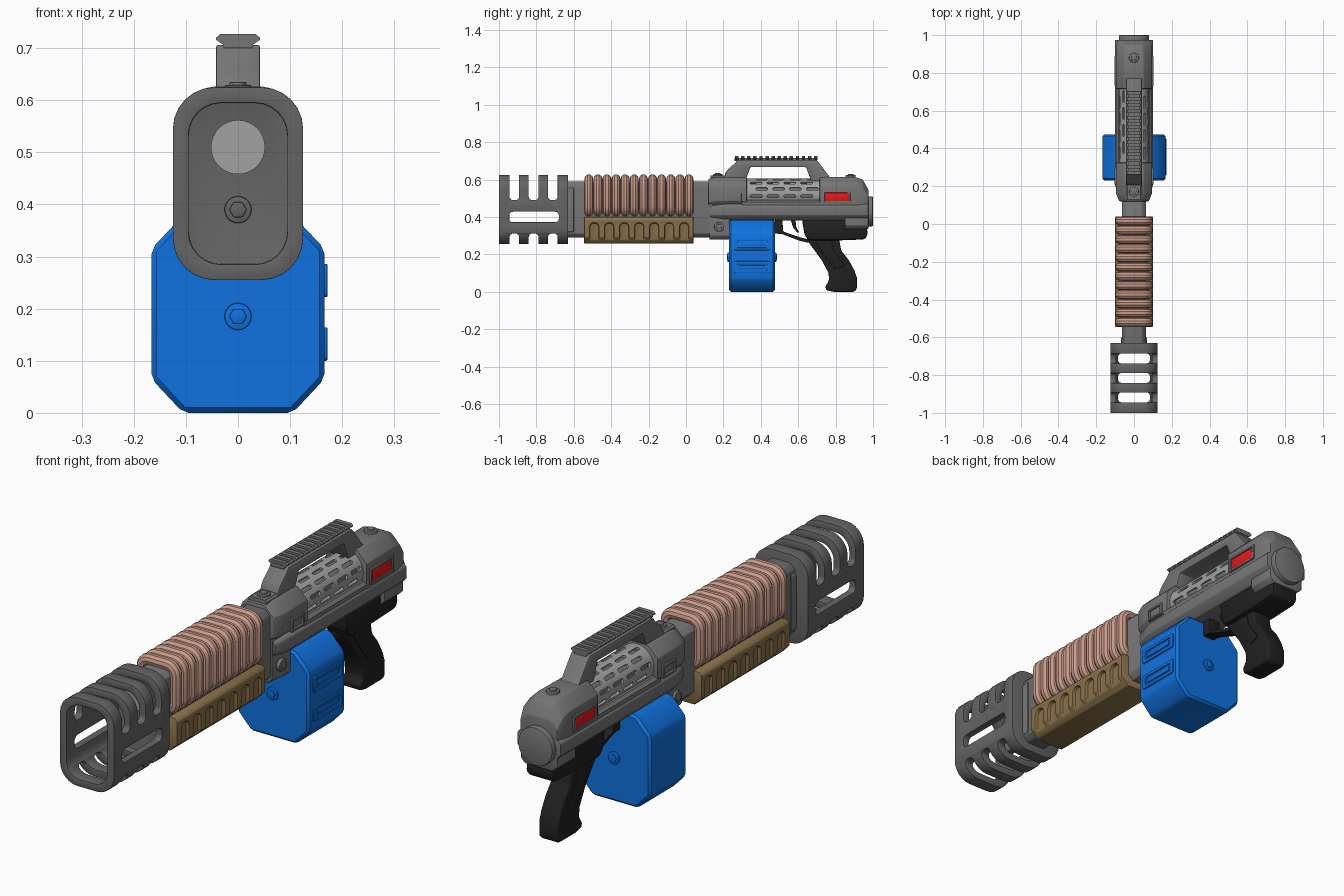
import bpy, bmesh
from math import radians, sin, cos, pi
from mathutils import Vector, Matrix

if "Cube" in bpy.data.objects:
    bpy.data.objects.remove(bpy.data.objects["Cube"])


def material(name, r, g, b):
    m = bpy.data.materials.new(name)
    m.diffuse_color = (r, g, b, 1)
    m.use_nodes = True
    m.node_tree.nodes["Principled BSDF"].inputs["Base Color"].default_value = m.diffuse_color
    return m


DARK = material("dark_grey", .13, .13, .13)
GREY = material("mid_grey", .18, .18, .18)
SILVER = material("silver", .36, .36, .36)
BLUE = material("blue", .005, .17, .75)
BLACK = material("black", .015, .015, .015)
COPPER = material("copper", .58, .32, .25)
BROWN = material("brown", .26, .17, .07)
RED = material("red", .8, .01, .01)


def finish(ob, mat, bevel=0, cutters=(), segs=2):
    """Cut, bevel, bake the modifiers and shade."""
    for c in cutters:
        m = ob.modifiers.new("cut", 'BOOLEAN')
        m.operation, m.object, m.solver = 'DIFFERENCE', c, 'EXACT'
    if bevel:
        b = ob.modifiers.new("bevel", 'BEVEL')
        b.width, b.segments, b.limit_method, b.angle_limit = bevel, segs, 'ANGLE', radians(28)
    bpy.ops.object.select_all(action='DESELECT')
    ob.select_set(True)
    bpy.context.view_layer.objects.active = ob
    bpy.ops.object.convert(target='MESH')
    ob.data.materials.clear()
    ob.data.materials.append(mat)
    bpy.ops.object.shade_smooth_by_angle(angle=radians(32))
    for c in cutters:
        bpy.data.objects.remove(c)
    return ob


def loft(name, rings, mat=None, bevel=0, cutters=(), segs=2):
    """Skin closed rings of 3D points, with end caps."""
    bm = bmesh.new()
    vs = [[bm.verts.new(p) for p in r] for r in rings]
    n = len(vs[0])
    for a, b in zip(vs, vs[1:]):
        for i in range(n):
            bm.faces.new((a[i], a[(i + 1) % n], b[(i + 1) % n], b[i]))
    bm.faces.new(vs[0])
    bm.faces.new(vs[-1])
    bmesh.ops.recalc_face_normals(bm, faces=bm.faces)
    me = bpy.data.meshes.new(name)
    bm.to_mesh(me)
    bm.free()
    ob = bpy.data.objects.new(name, me)
    bpy.context.collection.objects.link(ob)
    if mat:
        return finish(ob, mat, bevel, cutters, segs)
    ob.hide_render = True
    return ob


def prism(name, pts, a, b, axis, mat=None, bevel=0, cutters=(), segs=2):
    """Extrude a profile: (y, z) along X, (x, z) along Y or (x, y) along Z."""
    put = {'X': lambda p, t: (t, p[0], p[1]), 'Y': lambda p, t: (p[0], t, p[1]),
           'Z': lambda p, t: (p[0], p[1], t)}[axis]
    return loft(name, [[put(p, t) for p in pts] for t in (a, b)], mat, bevel, cutters, segs)


def rrect(x0, x1, z0, z1, r, n=6):
    pts = []
    for k, (cx, cz) in enumerate([(x1 - r, z1 - r), (x0 + r, z1 - r), (x0 + r, z0 + r), (x1 - r, z0 + r)]):
        pts += [(cx + r * cos(pi / 2 * (k + i / n)), cz + r * sin(pi / 2 * (k + i / n))) for i in range(n + 1)]
    return pts


def octo(w, z0, z1, c, c2=None):
    c2 = c if c2 is None else c2
    return [(w - c2, z0), (w, z0 + c2), (w, z1 - c), (w - c, z1), (c - w, z1), (-w, z1 - c), (-w, z0 + c2), (c2 - w, z0)]


def circle(cx, cz, r, n=32):
    return [(cx + r * cos(2 * pi * i / n), cz + r * sin(2 * pi * i / n)) for i in range(n)]


def box(x0, x1, z0, z1):
    return [(x0, z0), (x1, z0), (x1, z1), (x0, z1)]


def bolt(name, u, v, base, top, axis, mat, r=.026):
    d = (top - base)
    prism(name + "_collar", circle(u, v, r, 24), base - d, top - d * .3, axis, mat, .003)
    prism(name + "_hex", circle(u, v, r * .65, 6), base - d, top, axis, mat, .002)


# Muzzle brake: hollow rounded box with slots through top, bottom and sides
cuts = [prism("bore", rrect(-.095, .095, .285, .595, .062), -1.1, -.655, 'Y'),
        prism("side_slot", rrect(-.945, -.68, .372, .428, .02), -.3, .3, 'X')]
for y in (-.918, -.815, -.712):
    cuts.append(prism("top_slot", rrect(y - .026, y + .026, .49, .75, .02), -.3, .3, 'X'))
    cuts.append(prism("bottom_slot", rrect(y - .026, y + .026, .1, .312, .02), -.3, .3, 'X'))
prism("muzzle_brake", rrect(-.125, .125, .255, .625, .08), -1, -.63, 'Y', DARK, .008, cuts)
prism("barrel_end", circle(0, .51, .052), -.67, -.65, 'Y', SILVER)
bolt("muzzle_bolt", 0, .39, -.655, -.672, 'Y', DARK)

# Barrel housing
prism("barrel_housing", octo(.064, .29, .59, .022), -.64, .14, 'Y', GREY, .004)
prism("barrel_collar", octo(.07, .30, .575, .025), -.64, -.6, 'Y', GREY, .004)

# Copper coils: twelve closed loops in one curve
cu = bpy.data.curves.new("copper_coils", 'CURVE')
cu.dimensions, cu.bevel_depth, cu.bevel_resolution = '3D', .0238, 3
for i in range(12):
    loop = rrect(-.077, .077, .422, .604, .035, 5)
    s = cu.splines.new('POLY')
    s.points.add(len(loop) - 1)
    s.use_cyclic_u = True
    for p, (x, z) in zip(s.points, loop):
        p.co = (x, -.52 + i * .0487, z, 1)
coils = bpy.data.objects.new("copper_coils", cu)
bpy.context.collection.objects.link(coils)
finish(coils, COPPER)

# Brown fore-grip with rounded finger grooves on both sides
cuts = []
for i in range(7):
    y = -.49 + i * .08
    for s in (-1, 1):
        cuts.append(prism("groove", rrect(y - .024, y + .024, .2, .368, .022), s * .084, s * .2, 'X'))
prism("fore_grip", octo(.1, .257, .4, .012, .035), -.545, .04, 'Y', BROWN, .005, cuts)


# Receiver: front block, lower band, upper front and tapered rear
def sections(name, specs, mat, bevel=.004):
    loft(name, [[(x, y, z) for x, z in octo(*o)] for y, *o in specs], mat, bevel)


sections("receiver_front_block", [(.125, .07, .28, .5, .02), (.235, .082, .28, .5, .02)], GREY)
sections("receiver_lower_band", [(.13, .08, .385, .46, .012, .025), (.21, .101, .38, .47, .012, .03),
                                 (.975, .101, .38, .47, .012, .03)], GREY)
sections("receiver_upper_front", [(.12, .078, .44, .605, .04), (.165, .096, .44, .612, .045),
                                  (.325, .096, .44, .612, .045)], GREY)
sections("receiver_rear", [(.715, .096, .4, .612, .045), (.90, .096, .4, .615, .045),
                           (.945, .092, .4, .6, .045), (.975, .085, .4, .545, .03)], GREY)
prism("receiver_tail", octo(.085, .335, .45, .02), .85, .975, 'Y', GREY, .004)
prism("window_floor", octo(.095, .44, .492, .012), .3, .73, 'Y', GREY)
prism("rear_disc", circle(0, .43, .08, 40), .96, 1, 'Y', GREY, .006)
prism("top_spine", octo(.042, .59, .622, .008), .13, .21, 'Y', GREY)
bolt("front_top_bolt", 0, .17, .615, .635, 'Z', GREY)
bolt("rear_top_bolt", 0, .88, .61, .63, 'Z', GREY)
for s, side in ((1, "right"), (-1, "left")):
    bolt("block_bolt_" + side, .176, .347, s * .078, s * .092, 'X', GREY)
    prism("red_light_" + side, [(.745, .485), (.875, .485), (.875, .51), (.86, .53), (.745, .53)],
          s * .09, s * .101, 'X', RED, .002)
    # Frames around the red light and the front side panel
    for y0, y1, z0, z1, label in ((.732, .888, .475, .54, "light"), (.21, .296, .474, .526, "panel")):
        hole = prism("hole", box(y0 + .01, y1 - .01, z0 + .009, z1 - .009), s * .05, s * .2, 'X')
        prism(label + "_frame_" + side, box(y0, y1, z0, z1), s * .09, s * .103, 'X', GREY, .002, [hole])

# Slotted silver tube in the receiver window
cuts = [prism("tube_bore", circle(0, .525, .07), .2, .9, 'Y')]
for k, ang in enumerate((-10, 18, 46, 74, 106, 134, 162, 190)):
    turn = Matrix.Translation((0, 0, .525)) @ Matrix.Rotation(radians(-ang), 4, 'Y')
    for j in range(4):
        y = .375 + j * .09 + (.03 if k % 2 else 0)
        c = prism("vent", rrect(y - .032, y + .032, -.008, .008, .0075, 4), .04, .12, 'X')
        c.data.transform(turn)
        cuts.append(c)
prism("vented_tube", circle(0, .525, .08, 40), .315, .725, 'Y', SILVER, 0, cuts)
prism("inner_barrel", circle(0, .525, .05), .315, .725, 'Y', GREY)

# Carry handle and toothed rail
prism("carry_handle", [(.2, .59), (.21, .635), (.225, .655), (.265, .69), (.275, .706), (.695, .706), (.71, .69),
                       (.77, .612), (.82, .612), (.82, .59), (.67, .59), (.642, .666), (.345, .666), (.315, .59)],
      -.042, .042, 'X', GREY, .004)
prism("rail_base", box(-.028, .028, .7, .716), .26, .7, 'Y', GREY)
for i in range(14):
    y = .262 + i * .0325
    prism(f"rail_tooth_{i + 1}", [(-.028, .706), (.028, .706), (.042, .716), (.042, .72), (.034, .727),
                                  (-.034, .727), (-.042, .72), (-.042, .716)], y, y + .018, 'Y', GREY)

# Blue magazine, panels on the right side only
prism("magazine", [(-.105, 0), (.105, 0), (.166, .065), (.166, .315), (.1, .385), (-.1, .385), (-.166, .315), (-.166, .065)],
      .23, .475, 'Y', BLUE, .01, segs=1)
for z in (.1, .222):
    hole = prism("hole", rrect(.275, .435, z + .014, z + .05, .006, 2), .1, .2, 'X')
    prism("magazine_panel", rrect(.258, .452, z, z + .064, .008, 2), .155, .172, 'X', BLUE, .003, [hole])
    prism("magazine_panel_insert", box(.285, .425, z + .022, z + .042), .16, .17, 'X', BLUE, .002)
bolt("magazine_front_bolt", 0, .185, .232, .218, 'Y', BLUE)
bolt("magazine_back_bolt", 0, .185, .473, .487, 'Y', BLUE)

# Black pistol grip, its mount, trigger and guard
prism("grip_mount", [(.62, .385), (.635, .3), (.66, .275), (.82, .275), (.955, .28), (.97, .3), (.97, .338), (.85, .385)],
      -.065, .065, 'X', BLACK, .015)
prism("pistol_grip", [(.64, .3), (.655, .265), (.725, .17), (.762, .1), (.765, .06), (.745, .03), (.75, .008), (.79, 0),
                      (.9, 0), (.914, .015), (.914, .075), (.9, .115), (.87, .17), (.83, .22), (.815, .3)],
      -.045, .045, 'X', BLACK, .016, segs=3)
for s in (-1, 1):
    prism("grip_side_panel", [(.69, .27), (.78, .27), (.79, .22), (.85, .14), (.8, .12), (.755, .17)],
          s * .04, s * .049, 'X', BLACK, .004)
prism("trigger_guard", [(.475, .385), (.475, .312), (.515, .308), (.61, .272), (.655, .262), (.655, .28), (.615, .29),
                        (.52, .322), (.515, .385)], -.028, .028, 'X', BLACK, .004)
prism("trigger", [(.56, .385), (.585, .385), (.59, .345), (.605, .318), (.595, .315), (.572, .345)],
      -.012, .012, 'X', BLACK, .003)
